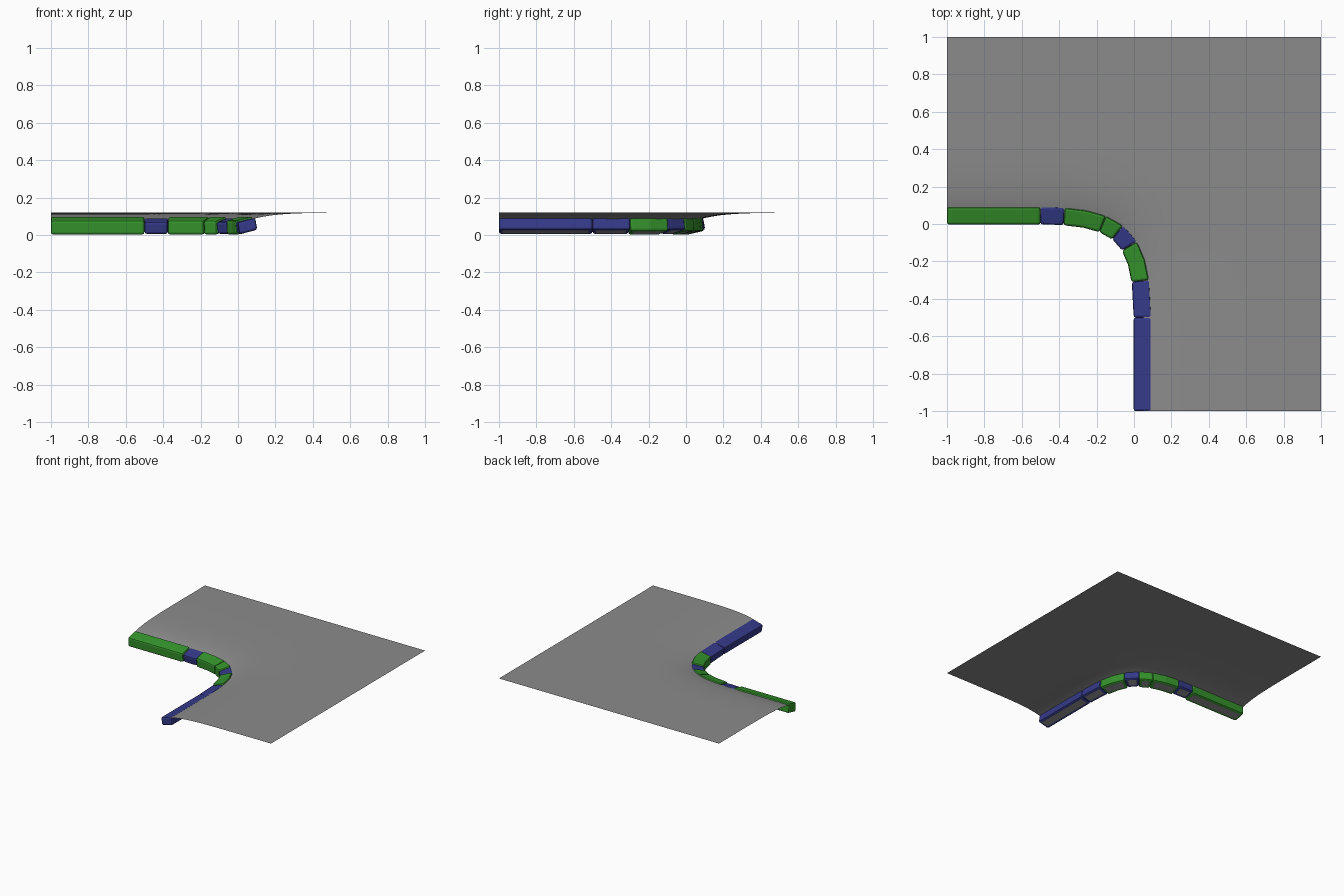
import bpy, bmesh
from mathutils import Vector
from mathutils.geometry import interpolate_bezier

if "Cube" in bpy.data.objects:
    bpy.data.objects.remove(bpy.data.objects["Cube"])


def material(name, rgb):
    m = bpy.data.materials.new(name)
    m.diffuse_color = (*rgb, 1)
    m.use_nodes = True
    m.node_tree.nodes["Principled BSDF"].inputs["Base Color"].default_value = m.diffuse_color
    return m


GREEN = material("green", (0.035, 0.29, 0.025))
BLUE = material("blue", (0.035, 0.042, 0.25))
GREY = material("mid_grey", (0.26, 0.26, 0.26))

# Road-side edge of the kerb: straight, tight quarter bend, straight
N = 60
BEND = interpolate_bezier(Vector((-0.5, 0)), Vector((-0.09, 0)),
                          Vector((0, -0.09)), Vector((0, -0.5)), N + 1)


def kerb_point(s, u):
    """s: -1..0 first straight, 0..1 bend, 1..2 second straight; u: offset outwards."""
    if s <= 0:
        p, d = Vector((-0.5 + 0.5 * s, 0)), Vector((1, 0))
    elif s >= 1:
        p, d = Vector((0, -0.5 - 0.5 * (s - 1))), Vector((0, -1))
    else:
        i = min(int(s * N), N - 1)
        p = BEND[i].lerp(BEND[i + 1], s * N - i)
        lo, hi = max(i - 1, 0), min(i + 2, N)
        d = (BEND[hi] - BEND[lo]).normalized()
    return p + Vector((-d.y, d.x)) * u


# Leaning cross-sections (outward offset, height), last edge is the underside
BIG = [(0.0, 0.0), (-0.004, 0.076), (0.088, 0.1), (0.097, 0.022)]
SMALL = [(0.008, 0.003), (-0.004, 0.068), (0.092, 0.092), (0.103, 0.028)]


def kerb_stone(name, s0, s1, profile, mat, cuts):
    bm = bmesh.new()
    rings, under = [], []
    for i in range(cuts + 1):
        s = s0 + (s1 - s0) * i / cuts
        rings.append([bm.verts.new((*kerb_point(s, u), z)) for u, z in profile])
    for a, b in zip(rings, rings[1:]):
        for j in range(4):
            k = (j + 1) % 4
            f = bm.faces.new((a[j], a[k], b[k], b[j]))
            if j == 3:
                under.append(f)
    bm.faces.new(rings[0])
    bm.faces.new(rings[-1])
    bmesh.ops.recalc_face_normals(bm, faces=bm.faces)
    # Coloured rim with a plain grey panel on the underside
    bmesh.ops.inset_region(bm, faces=under, thickness=0.02, use_even_offset=True)
    for f in under:
        f.material_index = 1
    me = bpy.data.meshes.new(name)
    bm.to_mesh(me)
    bm.free()
    me.materials.append(mat)
    me.materials.append(GREY)
    ob = bpy.data.objects.new(name, me)
    bpy.context.collection.objects.link(ob)
    bev = ob.modifiers.new("rounded_edges", 'BEVEL')
    bev.width, bev.segments, bev.material = 0.012, 2, 0
    bev.limit_method, bev.angle_limit = 'ANGLE', 0.7
    return ob


# Kerb stones, from the left end round to the front end
G, B = (BIG, GREEN), (SMALL, BLUE)
stones = [(-1, 0, G, 1), (0, 0.11, B, 1), (0.11, 0.34, G, 2), (0.34, 0.46, G, 1),
          (0.46, 0.59, B, 1), (0.59, 0.822, G, 2), (0.822, 1, B, 1), (1, 2, B, 1)]
for n, (s0, s1, (prof, mat), cuts) in enumerate(stones):
    kerb_stone(f"kerb_stone_{n + 1}", s0, s1, prof, mat, cuts)

# Ground sheet, rising smoothly from behind the kerb to a level plain
ROWS, COLS, START = 72, 24, 0.05
samples = [kerb_point(-1 + 3 * i / 600, 0) for i in range(601)]
bm = bmesh.new()
grid = []
for i in range(ROWS + 1):
    t = i / ROWS
    inner = kerb_point(-1 + 3 * t, START)
    outer = Vector((min(-1 + 4 * t, 1), min(1, 3 - 4 * t)))
    row = []
    for j in range(COLS + 1):
        p = inner.lerp(outer, (j / COLS) ** 2)
        u = min((p - q).length for q in samples)
        z = 0.12 - 0.03 * 2.718 ** (-(u - 0.1) / 0.12)
        row.append(bm.verts.new((*p, z)))
    grid.append(row)
for a, b in zip(grid, grid[1:]):
    for j in range(COLS):
        bm.faces.new((a[j], b[j], b[j + 1], a[j + 1])).smooth = True
bm.normal_update()
if sum(f.normal.z for f in bm.faces) < 0:
    bmesh.ops.reverse_faces(bm, faces=bm.faces)
me = bpy.data.meshes.new("ground")
bm.to_mesh(me)
bm.free()
me.materials.append(GREY)
bpy.context.collection.objects.link(bpy.data.objects.new("ground", me))
